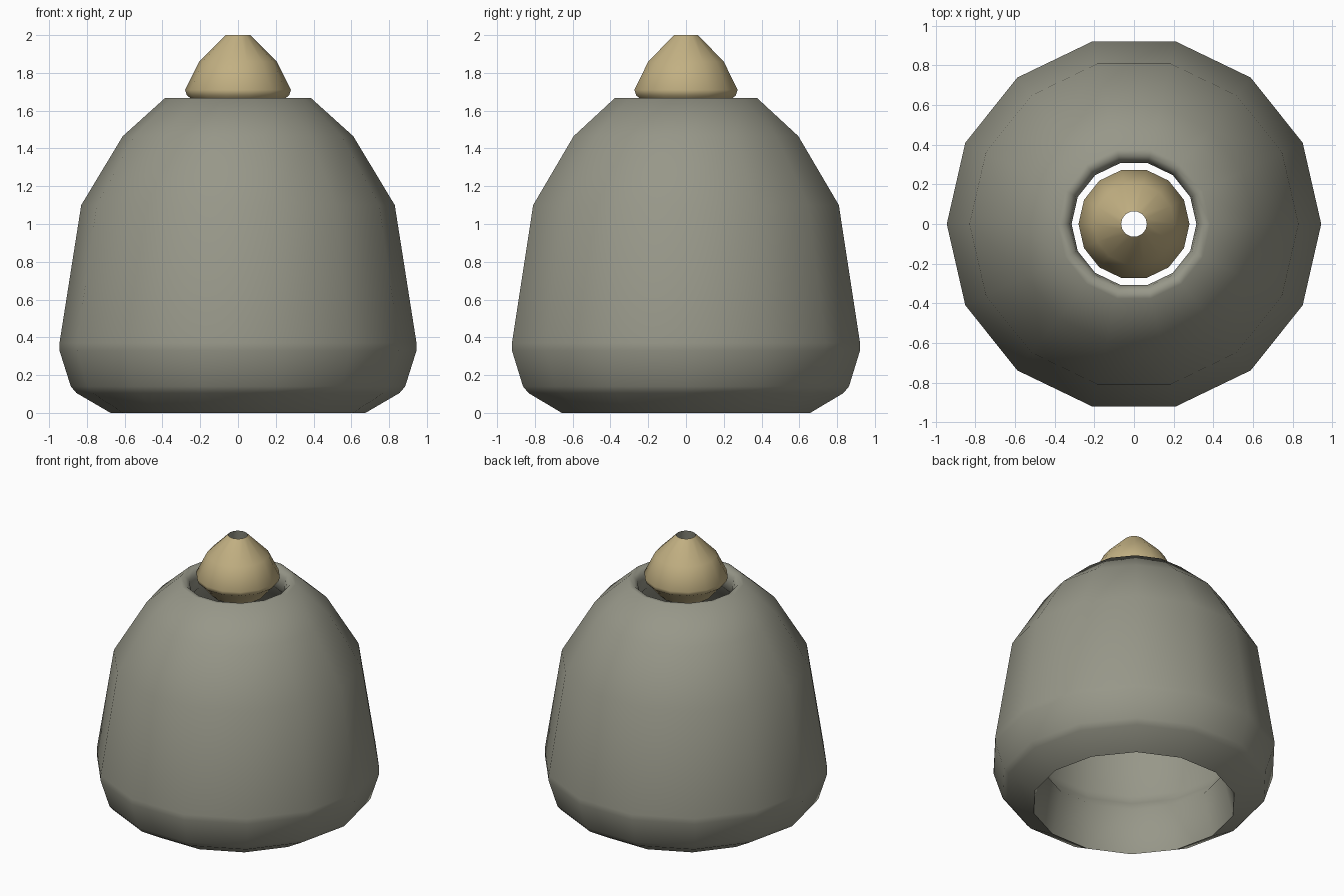
import bpy, bmesh, math

if "Cube" in bpy.data.objects:
    bpy.data.objects.remove(bpy.data.objects["Cube"])

SIDES = 14


def material(name, rgb):
    m = bpy.data.materials.new(name)
    m.diffuse_color = (*rgb, 1.0)
    m.use_nodes = True
    m.node_tree.nodes["Principled BSDF"].inputs["Base Color"].default_value = m.diffuse_color
    return m


grey = material("warm grey", (0.31, 0.31, 0.25))
tan = material("tan", (0.54, 0.435, 0.225))


def lathe(name, profile, mats, rule=lambda i: 0, smooth=50):
    """Spin a closed (radius, height) profile into a hollow shell."""
    bm = bmesh.new()
    rings = []
    for r, z in profile:
        angles = [2 * math.pi * k / SIDES for k in range(SIDES)]
        rings.append([bm.verts.new((r * math.cos(a), r * math.sin(a), z)) for a in angles])
    for i, low in enumerate(rings):
        high = rings[(i + 1) % len(rings)]
        for k in range(SIDES):
            n = (k + 1) % SIDES
            f = bm.faces.new((low[k], low[n], high[n], high[k]))
            f.material_index = rule(i)
    bmesh.ops.recalc_face_normals(bm, faces=bm.faces)
    mesh = bpy.data.meshes.new(name)
    bm.to_mesh(mesh)
    bm.free()
    for m in mats:
        mesh.materials.append(m)
    ob = bpy.data.objects.new(name, mesh)
    bpy.context.collection.objects.link(ob)
    bpy.ops.object.select_all(action='DESELECT')
    ob.select_set(True)
    bpy.context.view_layer.objects.active = ob
    bpy.ops.object.shade_smooth_by_angle(angle=math.radians(smooth))
    return ob


# Thick bell-shaped housing with a rounded lip, open at both ends
outer = [(0.675, 0.0), (0.855, 0.105), (0.885, 0.14), (0.945, 0.33), (0.945, 0.37),
         (0.83, 1.10), (0.61, 1.465), (0.385, 1.668)]
inner = [(0.35, 1.665), (0.325, 1.64), (0.315, 1.59), (0.325, 1.52), (0.48, 1.36),
         (0.64, 1.06), (0.69, 0.45), (0.665, 0.38), (0.605, 0.30)]
lathe("bell_housing", outer + inner, [grey])

# Pointed tip with a grey bore that widens downward
tip = [(0.14, 1.58), (0.18, 1.58), (0.25, 1.665), (0.27, 1.68), (0.28, 1.71),
       (0.205, 1.86), (0.065, 2.0)]
lathe("nozzle_tip", tip, [tan, grey], lambda i: int(i == len(tip) - 1))
